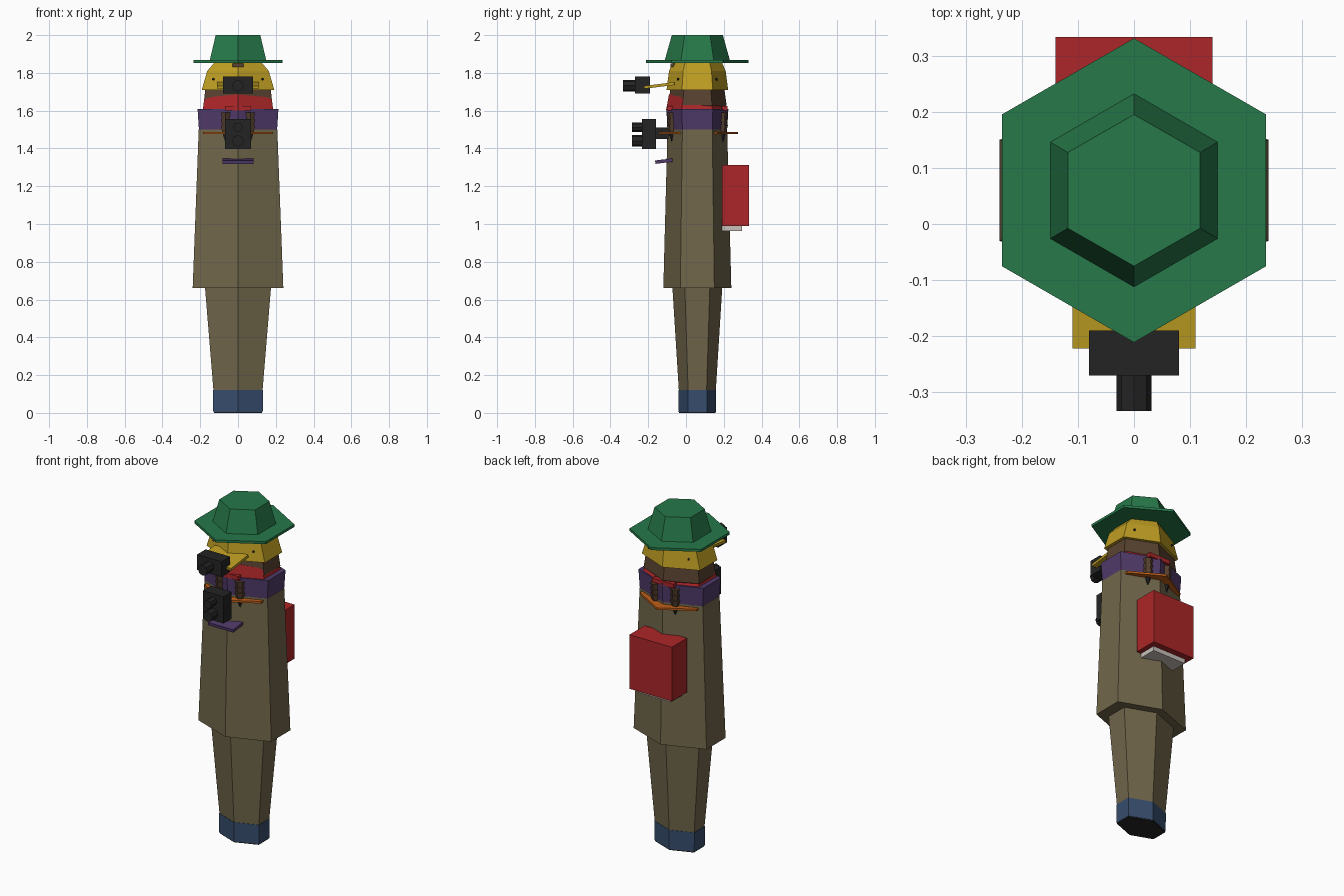
import bpy, bmesh, math
from mathutils import Matrix, Vector

cube = bpy.data.objects.get("Cube")
if cube:
    bpy.data.objects.remove(cube)

CY = 0.06  # body axis in y


def colour(name, r, g, b):
    lin = [(c / 255 / 12.92) if c < 10 else ((c / 255 + 0.055) / 1.055) ** 2.4 for c in (r, g, b)]
    m = bpy.data.materials.new(name)
    m.use_nodes = True
    m.diffuse_color = (*lin, 1)
    m.node_tree.nodes["Principled BSDF"].inputs["Base Color"].default_value = (*lin, 1)
    return m


green = colour("hat green", 38, 120, 73)
yellow = colour("helmet yellow", 190, 157, 34)
black = colour("black", 36, 36, 36)
khaki = colour("coat khaki", 112, 102, 74)
brown = colour("dark brown", 88, 66, 48)
red = colour("red", 172, 38, 40)
purple = colour("purple", 80, 58, 106)
orange = colour("orange", 190, 95, 25)
navy = colour("navy", 54, 76, 108)
white = colour("off white", 200, 192, 186)


def finish(name, bm, mat):
    bmesh.ops.recalc_face_normals(bm, faces=bm.faces)
    me = bpy.data.meshes.new(name)
    bm.to_mesh(me)
    bm.free()
    me.materials.append(mat)
    ob = bpy.data.objects.new(name, me)
    bpy.context.collection.objects.link(ob)
    return ob


def hex_loft(name, mat, rings, tilt=0.0, cap=True):
    """Six-sided loft; rings are (z, half width, half depth); tilt slopes the last ring."""
    bm = bmesh.new()
    loops = []
    for z, w, d in rings:
        last = z == rings[-1][0]
        loop = []
        for k in range(6):
            a = math.pi / 2 + k * math.pi / 3
            x, y = math.cos(a) * w / math.cos(math.pi / 6), math.sin(a) * d
            loop.append(bm.verts.new((x, CY + y, z - (tilt * y if last else 0))))
        loops.append(loop)
    for lo, hi in zip(loops, loops[1:]):
        for k in range(6):
            bm.faces.new((lo[k], lo[k - 1], hi[k - 1], hi[k]))
    if cap:
        bm.faces.new(loops[0])
        bm.faces.new(loops[-1])
    return finish(name, bm, mat)


def box(name, mat, lo, hi, pitch=0.0):
    lo, hi = Vector(lo), Vector(hi)
    bm = bmesh.new()
    bmesh.ops.create_cube(bm, size=1)
    bm.transform(Matrix.Translation((lo + hi) / 2) @ Matrix.Rotation(pitch, 4, "X")
                 @ Matrix.Diagonal((*(hi - lo), 1)))
    return finish(name, bm, mat)


def cone(name, mat, r1, r2, a, b, sides=6):
    """Tapered cylinder running from point a to point b."""
    a, b = Vector(a), Vector(b)
    bm = bmesh.new()
    bmesh.ops.create_cone(bm, cap_ends=True, segments=sides, radius1=r1, radius2=r2, depth=(b - a).length)
    bm.transform(Matrix.Translation((a + b) / 2) @ (b - a).to_track_quat("Z", "Y").to_matrix().to_4x4())
    return finish(name, bm, mat)


# Legs and clothing
hex_loft("shoe_sole", black, [(0, 0.128, 0.097), (0.006, 0.128, 0.097)])
hex_loft("shoes", navy, [(0.006, 0.131, 0.1), (0.12, 0.132, 0.1)])
hex_loft("trousers", khaki, [(0.12, 0.13, 0.098), (0.68, 0.176, 0.133)])
hex_loft("coat", khaki, [(0.66, 0.24, 0.18), (1.5, 0.208, 0.158)])
hex_loft("collar", purple, [(1.5, 0.207, 0.158), (1.61, 0.214, 0.164)])

# Head, scarf and helmet
hex_loft("head", brown, [(1.56, 0.15, 0.115), (1.63, 0.183, 0.155), (1.72, 0.172, 0.142), (1.85, 0.1, 0.1)])
hex_loft("scarf", red, [(1.6, 0.188, 0.166), (1.652, 0.176, 0.15)], tilt=0.23)
hex_loft("helmet", yellow, [(1.71, 0.192, 0.163), (1.81, 0.163, 0.15), (1.86, 0.12, 0.128)])
box("helmet_arm", yellow, (-0.11, -0.222, 1.726), (0.11, -0.06, 1.741), math.radians(7))
box("brow_badge", brown, (-0.03, -0.082, 1.83), (0.03, -0.05, 1.85))
for side in (-1, 1):
    for end in (-1, 1):
        cone("helmet_rivet", black, 0.006, 0.006, (side * 0.12, CY + end * 0.07, 1.767),
             (side * 0.132, CY + end * 0.106, 1.767))

# Hat
hex_loft("hat_brim", green, [(1.853, 0.235, 0.271), (1.868, 0.235, 0.271)])
hex_loft("hat_crown", green, [(1.868, 0.149, 0.172), (2.0, 0.118, 0.135)])

# Head camera and chest camera
box("head_camera", black, (-0.08, -0.27, 1.69), (0.08, -0.19, 1.782))
cone("head_camera_lens", black, 0.031, 0.031, (0, -0.27, 1.732), (0, -0.333, 1.732), 8)
box("chest_camera", black, (-0.068, -0.233, 1.396), (0.068, -0.158, 1.556))
for z, r in ((1.512, 0.025), (1.44, 0.031)):
    cone("chest_camera_lens", black, r, r, (0, -0.233, z), (0, -0.287, z), 8)
box("chest_camera_post", black, (-0.02, -0.16, 1.45), (0.02, -0.08, 1.51))

# Strap ring around the chest, and the chest tray
hex_loft("camera_strap", orange, [(1.476, 0.186, 0.215), (1.488, 0.186, 0.215)])
box("chest_tray", purple, (-0.083, -0.163, 1.324), (0.083, -0.068, 1.342), math.radians(7))

# Plaits with dark ends, in pairs at front and back
for end in (-1, 1):
    for side in (-1, 1):
        x, y = side * 0.065, CY + end * 0.132
        for i in range(3):
            z = 1.59 - i * 0.033
            cone("plait_segment", brown, 0.03, 0.022, (x, y, z), (x, y, z - 0.033))
        cone("plait_end", black, 0.022, 0.003, (x, y, 1.491), (x, y, 1.43))
    box("scarf_knot", red, (-0.07, CY + end * 0.145 - 0.014, 1.6), (0.07, CY + end * 0.145 + 0.014, 1.625))

# Backpack with bedroll
box("backpack", red, (-0.14, 0.19, 0.99), (0.14, 0.333, 1.312))
box("bedroll", white, (-0.11, 0.19, 0.963), (0.11, 0.296, 0.99))
